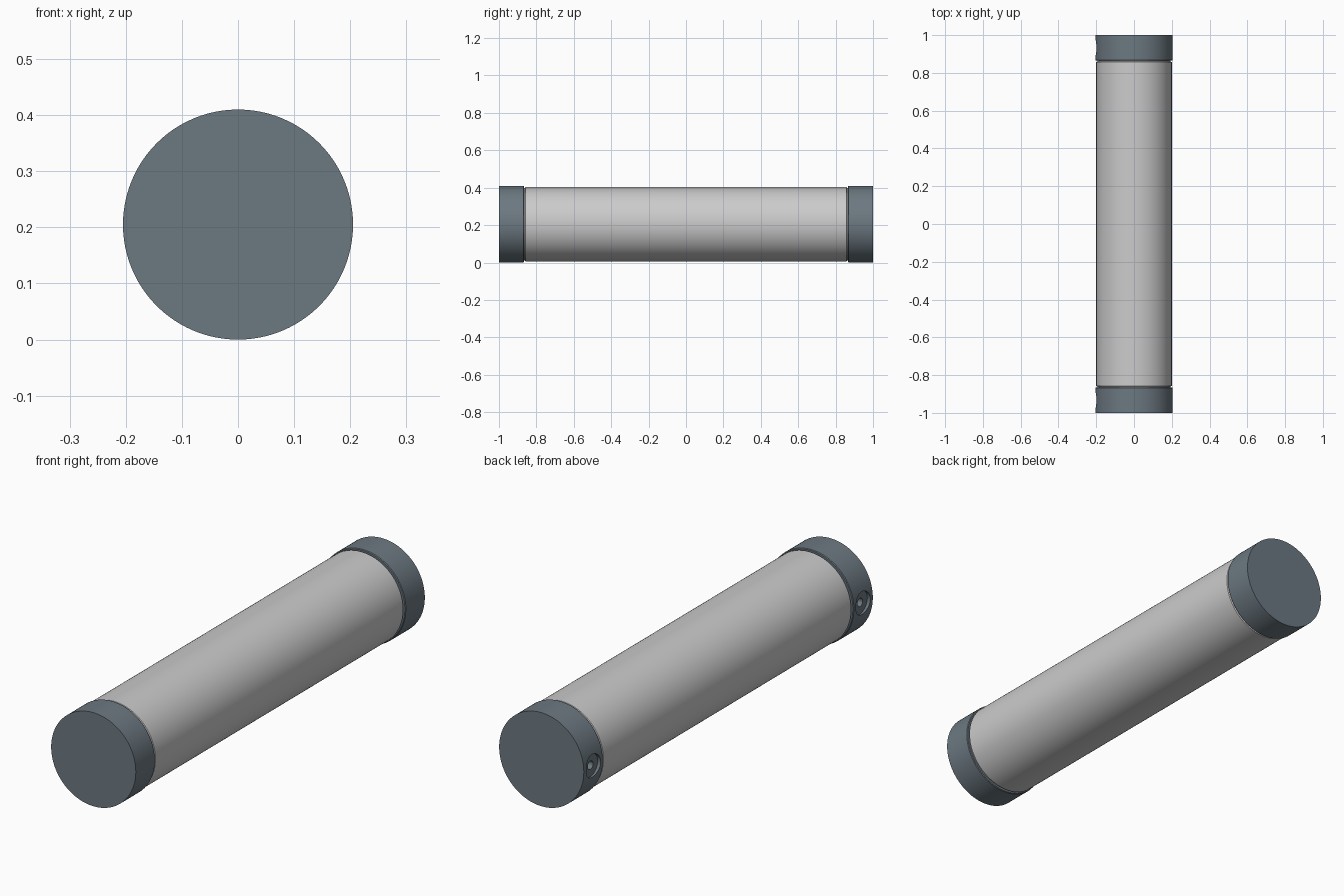
import bpy, bmesh, math

if "Cube" in bpy.data.objects:
    bpy.data.objects.remove(bpy.data.objects["Cube"])

R = 0.205      # cap radius, also height of the axis
SEG = 96


def lathe(name, profile, color):
    """Revolve (radius, y) points around the long axis."""
    bm = bmesh.new()
    rings = []
    for r, y in profile:
        rings.append([bm.verts.new((r * math.cos(2 * math.pi * i / SEG), y,
                                    R + r * math.sin(2 * math.pi * i / SEG)))
                      for i in range(SEG)])
    for a, b in zip(rings, rings[1:]):
        for i in range(SEG):
            j = (i + 1) % SEG
            bm.faces.new((a[i], a[j], b[j], b[i]))
    bm.faces.new(rings[0])
    bm.faces.new(rings[-1])
    bmesh.ops.recalc_face_normals(bm, faces=bm.faces)
    me = bpy.data.meshes.new(name)
    bm.to_mesh(me)
    bm.free()
    ob = bpy.data.objects.new(name, me)
    bpy.context.collection.objects.link(ob)
    if color:
        mat = bpy.data.materials.get("slate") or bpy.data.materials.new("slate")
        mat.diffuse_color = color
        mat.use_nodes = True
        mat.node_tree.nodes["Principled BSDF"].inputs["Base Color"].default_value = mat.diffuse_color
        me.materials.append(mat)
    return ob


def smooth(ob):
    bpy.ops.object.select_all(action='DESELECT')
    ob.select_set(True)
    bpy.context.view_layer.objects.active = ob
    bpy.ops.object.shade_smooth_by_angle(angle=math.radians(30))


def drill(ob, radius, x_inner, y):
    """Cut a round hole from the -x side in to x_inner."""
    bpy.ops.mesh.primitive_cylinder_add(
        vertices=48, radius=radius, depth=0.2,
        location=(x_inner - 0.1, y, R), rotation=(0, math.pi / 2, 0))
    cutter = bpy.context.object
    cutter.name = "hole_cutter"
    cutter.hide_render = True
    mod = ob.modifiers.new("hole", 'BOOLEAN')
    mod.operation = 'DIFFERENCE'
    mod.solver = 'EXACT'
    mod.object = cutter
    bpy.context.view_layer.objects.active = ob
    bpy.ops.object.modifier_apply(modifier=mod.name)
    bpy.data.objects.remove(cutter)


# main tube with a narrow neck next to each cap
tube = lathe("tube", [(0.193, -0.867), (0.193, -0.861), (0.2, -0.857),
                      (0.2, 0.857), (0.193, 0.861), (0.193, 0.867)], None)
smooth(tube)

# end caps, each with a counterbored screw hole in its -x side
for side, label in ((-1, "front"), (1, "back")):
    cap = lathe(label + "_cap", [(0.202, side * 0.866), (R, side * 0.869),
                                 (R, side * 1.0)], (0.15, 0.19, 0.22, 1))
    drill(cap, 0.05, -0.19, side * 0.933)
    drill(cap, 0.018, -0.13, side * 0.933)
    smooth(cap)
